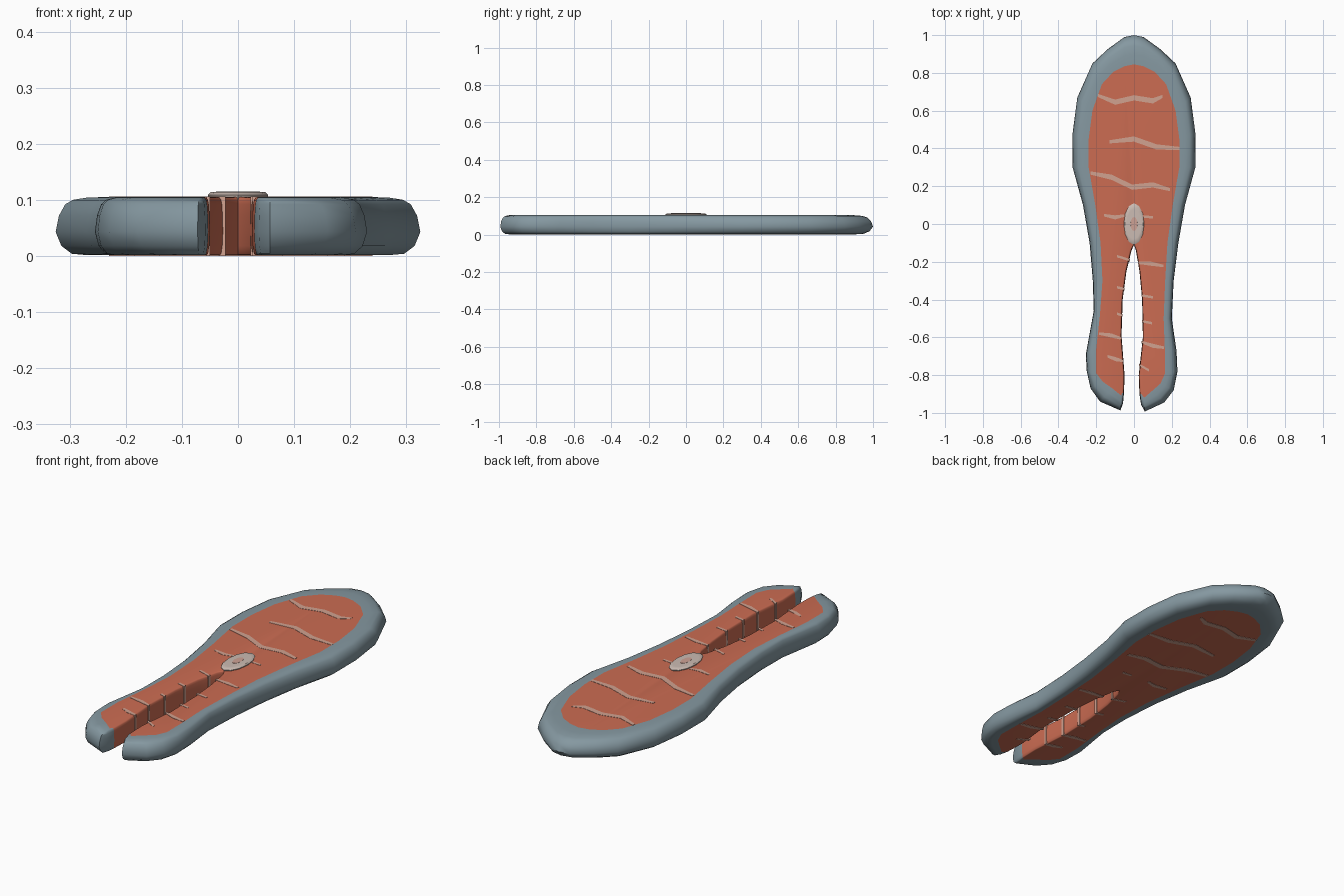
import bpy, bmesh, math

if "Cube" in bpy.data.objects:
    bpy.data.objects.remove(bpy.data.objects["Cube"])

def material(name, rgb):
    m = bpy.data.materials.new(name)
    m.diffuse_color = (*rgb, 1)
    m.use_nodes = True
    m.node_tree.nodes["Principled BSDF"].inputs["Base Color"].default_value = m.diffuse_color
    return m

SKIN = material("grey skin", (0.235, 0.315, 0.355))
FLESH = material("orange flesh", (0.60, 0.15, 0.085))
FAT = material("pale fat", (0.64, 0.36, 0.28))
BONE = material("bone", (0.60, 0.50, 0.45))
MARROW = material("pink marrow", (0.62, 0.36, 0.30))

def finish(name, bm, mats, angle):
    bmesh.ops.recalc_face_normals(bm, faces=bm.faces)
    me = bpy.data.meshes.new(name)
    bm.to_mesh(me)
    bm.free()
    for m in mats:
        me.materials.append(m)
    for p in me.polygons:
        p.use_smooth = True
    me.set_sharp_from_angle(angle=math.radians(angle))
    ob = bpy.data.objects.new(name, me)
    bpy.context.collection.objects.link(ob)
    return ob

def loft(bm, rings, rule):
    """Skin stacked rings of points, cap both ends; rule(ring, segment) gives the colour."""
    vs = [[bm.verts.new(p) for p in r] for r in rings]
    n = len(rings[0])
    for k in range(len(vs) - 1):
        for i in range(n):
            j = (i + 1) % n
            f = bm.faces.new((vs[k][i], vs[k][j], vs[k + 1][j], vs[k + 1][i]))
            f.material_index = rule(k, i)
    for r, k in ((vs[0], -1), (vs[-1], len(vs))):
        bm.faces.new(r).material_index = rule(k, -1)

# Outer outline points, each paired with its point on the flesh boundary
right = [((.05, .99), (.05, .835)), ((.14, .925), (.11, .805)), ((.22, .85), (.17, .74)),
         ((.30, .67), (.22, .60)), ((.325, .48), (.24, .45)), ((.325, .30), (.24, .30)),
         ((.27, .10), (.205, .10)), ((.235, -.10), (.177, -.10))]
right_leg = [((.21, -.30), (.165, -.30)), ((.20, -.50), (.157, -.50)), ((.225, -.67), (.163, -.66)),
             ((.23, -.78), (.165, -.79)), ((.21, -.88), (.14, -.845)), ((.16, -.945), (.10, -.88)),
             ((.057, -.993), (.056, -.918)), ((.037, -.955), (.048, -.912))]
right_slit = [(.029, -.90), (.025, -.80), (.047, -.60), (.043, -.40), (.029, -.25), (.010, -.14)]
left_leg = [((-.218, -.30), (-.167, -.30)), ((-.213, -.46), (-.18, -.48)), ((-.255, -.69), (-.20, -.66)),
            ((-.25, -.78), (-.20, -.79)), ((-.23, -.87), (-.165, -.835)), ((-.18, -.94), (-.115, -.87)),
            ((-.072, -.987), (-.066, -.91)), ((-.058, -.95), (-.068, -.905))]
left_slit = [(-.053, -.895), (-.05, -.80), (-.066, -.59), (-.06, -.40), (-.04, -.25), (-.013, -.14)]

def wall(pts, s):
    return [((x, y), (x + s * .010, y)) for x, y in pts]

def mirrored(pairs):
    return [((-a, b), (-c, d)) for (a, b), (c, d) in pairs]

outline = ([((0, 1), (0, .845))] + right + right_leg + wall(right_slit, 1)
           + [((0, -.11), (0, -.10))] + wall(left_slit, -1)[::-1]
           + left_leg[::-1] + mirrored(right)[::-1])

# Steak slab: rounded skin rim, flesh on both caps and along the belly slit
profile = [(1, .0015), (.6, .002), (.34, .004), (.12, .018), (0, .043),
           (.07, .072), (.20, .092), (.36, .100), (.65, .104), (1, .105)]
rings = [[(a + (c - a) * t, b + (d - b) * t, z) for (a, b), (c, d) in outline] for t, z in profile]

def slab_colour(k, i):
    if i < 0:
        return 1
    ends = (outline[i][0], outline[(i + 1) % len(outline)][0])
    return int(all(abs(x) < .075 and -.92 < y < 0 for x, y in ends))

bm = bmesh.new()
loft(bm, rings, slab_colour)
finish("steak_slab", bm, [SKIN, FLESH], 50)

# Fat lines: thin wavy strips that show on both faces and on the slit walls
def fat_line(bm, pts, width):
    n = len(pts)
    upper, lower = [], []
    for i, (x, y) in enumerate(pts):
        w = width / 2 * (.6 if i in (0, n - 1) else 1)
        upper.append((x, y + w))
        lower.append((x, y - w))
    loop = upper + lower[::-1]
    loft(bm, [[(x, y, z) for x, y in loop] for z in (0, .1062)], lambda k, i: 0)

bm = bmesh.new()
for pts in ([(-.19, .68), (-.10, .645), (0, .668), (.10, .652), (.15, .675)],
            [(-.13, .435), (0, .45), (.12, .408), (.24, .40)],
            [(-.23, .27), (-.12, .248), (-.01, .195), (.10, .207), (.19, .182)]):
    fat_line(bm, pts, .028)
for pts in ([(-.16, .047), (-.10, .035), (-.05, .045)], [(.05, .04), (.10, .035)],
            [(.022, -.205), (.09, -.21), (.155, -.222)], [(.039, -.378), (.10, -.388)],
            [(.043, -.515), (.095, -.525)], [(.041, -.625), (.10, -.645), (.16, -.655)],
            [(.026, -.745), (.08, -.775)], [(-.09, -.17), (-.022, -.192)],
            [(-.09, -.335), (-.050, -.345)], [(-.09, -.475), (-.060, -.485)],
            [(-.185, -.58), (-.12, -.59), (-.063, -.607)], [(-.14, -.70), (-.10, -.715), (-.055, -.725)]):
    fat_line(bm, pts, .022)
finish("fat_lines", bm, [FAT], 30)

# Backbone disc with bevelled rim and a pink centre
def ellipse(s, z, n=12):
    return [(.054 * s * math.cos(math.tau * i / n), .110 * s * math.sin(math.tau * i / n), z)
            for i in range(n)]

bm = bmesh.new()
loft(bm, [ellipse(s, z) for s, z in
          ((.55, .05), (.97, .098), (1, .109), (.90, .114), (.72, .1145))], lambda k, i: 0)
finish("backbone", bm, [BONE], 35)

bm = bmesh.new()
loft(bm, [ellipse(.36, .112), ellipse(.34, .1152)], lambda k, i: 0)
finish("marrow", bm, [MARROW], 35)
